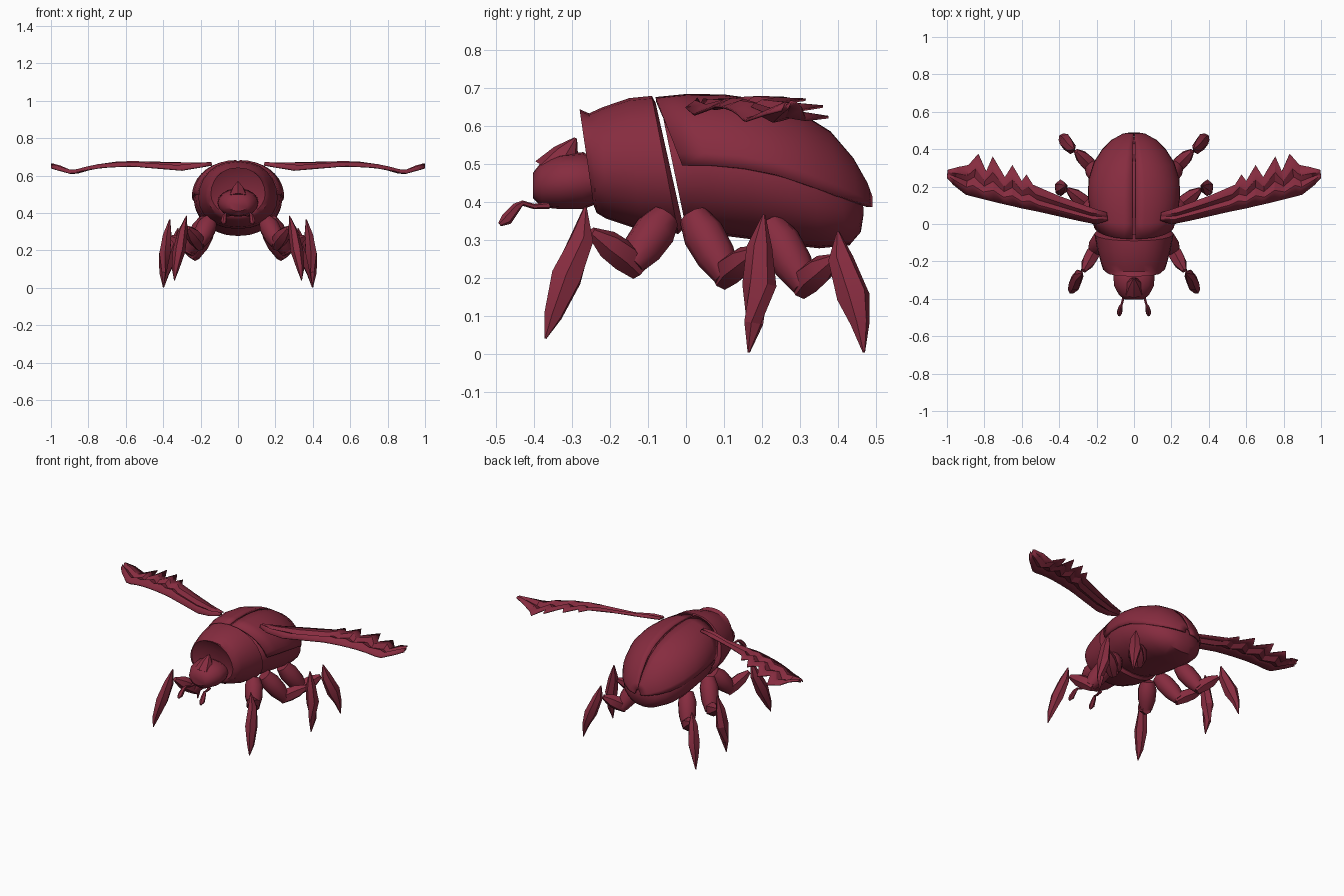
import bpy, bmesh, math
from mathutils import Vector

mat = bpy.data.materials.new("dark_red_shell")
mat.diffuse_color = (0.24, 0.025, 0.05, 1)


def make(name, rows, closed=True, caps=True, mirror=False, thick=0, offset=-1, angle=40):
    """Skin rows of points into a mesh object."""
    bm = bmesh.new()
    vs = [[bm.verts.new(p) for p in r] for r in rows]
    n = len(rows[0])
    for a, b in zip(vs, vs[1:]):
        for i in range(n if closed else n - 1):
            j = (i + 1) % n
            bm.faces.new((a[i], a[j], b[j], b[i]))
    if caps:
        bm.faces.new(vs[0])
        bm.faces.new(vs[-1])
    bmesh.ops.recalc_face_normals(bm, faces=bm.faces)
    me = bpy.data.meshes.new(name)
    bm.to_mesh(me)
    bm.free()
    ob = bpy.data.objects.new(name, me)
    bpy.context.collection.objects.link(ob)
    me.materials.append(mat)
    bpy.ops.object.select_all(action='DESELECT')
    ob.select_set(True)
    bpy.context.view_layer.objects.active = ob
    bpy.ops.object.shade_smooth_by_angle(angle=math.radians(angle))
    if thick:
        s = ob.modifiers.new("thickness", 'SOLIDIFY')
        s.thickness, s.offset = thick, offset
    if mirror:
        ob.modifiers.new("mirror", 'MIRROR').use_mirror_merge = False
    return ob


def section(yt, yb, w, zc, zt, zb, a0=0, a1=360, n=24, full=True):
    """Leaning oval cross-section; y runs from yb at the bottom to yt at the top."""
    pts = []
    for i in range(n):
        a = math.radians(a0 + (a1 - a0) * i / (n if full else n - 1))
        c, s = math.cos(a), math.sin(a)
        z = zc + s * ((zt - zc) if s > 0 else (zc - zb))
        x = w * math.copysign(abs(c) ** 0.9, c)
        pts.append((x, yb + (yt - yb) * (z - zb) / (zt - zb), z))
    return pts


def tube(name, pts, radii, n=8, flat=1.0, angle=40):
    """Tapered limb along a path, mirrored to the other side."""
    P = [Vector(p) for p in pts]
    rows = []
    for i, (p, r) in enumerate(zip(P, radii)):
        t = P[min(i + 1, len(P) - 1)] - P[max(i - 1, 0)]
        q = t.to_track_quat('Z', 'X')
        rows.append([p + q @ Vector((r * math.cos(2 * math.pi * k / n),
                                     r * math.sin(2 * math.pi * k / n), 0)) * 1.0
                     for k in range(n)])
        for v in rows[-1]:
            v.x = p.x + (v.x - p.x) * flat
    return make(name, rows, mirror=abs(pts[0][0]) > 0.001, angle=angle)


# Abdomen under the wing cases
make("abdomen", [section(*s) for s in (
    (-.06, 0, .19, .48, .62, .33), (.06, .06, .228, .49, .66, .315),
    (.15, .18, .238, .48, .66, .30), (.24, .28, .232, .46, .645, .285),
    (.33, .35, .205, .43, .61, .277), (.38, .43, .155, .41, .55, .285),
    (.43, .46, .105, .40, .48, .32), (.465, .467, .04, .385, .42, .365))])

# Pair of wing cases
make("wing_cases", [section(yt, yb, w, z, zt, z, 0, 88.5, 10, False) for yt, yb, w, z, zt in (
    (-.08, -.01, .215, .495, .675), (0, .06, .235, .495, .683),
    (.10, .15, .247, .487, .682), (.20, .24, .243, .47, .668),
    (.30, .33, .215, .44, .635), (.38, .40, .170, .415, .585),
    (.44, .45, .120, .40, .515), (.477, .483, .06, .388, .45),
    (.49, .49, .02, .386, .415))], closed=False, caps=False, mirror=True, thick=.012)

# Thorax shield with a raised front collar
make("thorax_shield", [section(*s) for s in (
    (-.245, -.235, .10, .49, .58, .42), (-.28, -.243, .145, .50, .643, .39),
    (-.255, -.235, .165, .49, .632, .37), (-.22, -.21, .175, .49, .648, .355),
    (-.15, -.12, .197, .485, .672, .325), (-.09, -.02, .212, .48, .678, .315),
    (-.08, -.006, .195, .48, .66, .33))])

# Head and horn
make("head", [section(y, y, w, zc, zt, zb, n=16) for y, w, zc, zt, zb in (
    (-.22, .09, .45, .50, .40), (-.27, .11, .455, .53, .38), (-.33, .107, .45, .525, .38),
    (-.38, .08, .445, .505, .385), (-.403, .05, .44, .475, .41))])
tube("horn", [(0, -.345, .475), (0, -.315, .525), (0, -.29, .567)], [.06, .037, .004], angle=30)

# Clubbed antennae
tube("antennae", [(.05, -.36, .39), (.058, -.40, .387), (.066, -.43, .396), (.072, -.445, .386),
                  (.077, -.472, .353), (.079, -.49, .34)], [.01, .007, .007, .012, .016, .006], 6)

# Legs: hip, knee, ankle, then blade points with radii
legs = {
    "front": ((.15, -.055, .36), (.21, -.14, .24), (.27, -.25, .32),
              [(.275, -.265, .385), (.295, -.275, .30), (.315, -.315, .20),
               (.335, -.35, .10), (.34, -.37, .04)]),
    "middle": ((.17, .02, .36), (.25, .105, .21), (.355, .185, .27),
               [(.365, .205, .365), (.378, .193, .28), (.392, .193, .18),
                (.402, .178, .08), (.40, .165, .003)]),
    "rear": ((.16, .22, .34), (.23, .31, .185), (.31, .39, .25),
             [(.32, .40, .32), (.335, .407, .25), (.365, .44, .15),
              (.385, .458, .08), (.397, .468, .003)]),
}
for leg, (hip, knee, ankle, blade) in legs.items():
    h, k, a = Vector(hip), Vector(knee), Vector(ankle)
    tube(leg + "_thighs", [h, h.lerp(k, .3), h.lerp(k, .7), h.lerp(k, 1.05)],
         [.04, .055, .052, .035], 10)
    tube(leg + "_shins", [k + (k - a) * .15 - Vector((0, 0, .012)), k.lerp(a, .2), k.lerp(a, .6), a],
         [.026, .042, .038, .014], 6, angle=25)
    tube(leg + "_feet", blade, [.004, .034, .045, .026, .003], 6, .75, 25)

# Pleated hind wings with a ragged trailing edge: leading points and trailing points
lead = [(.14, .02, .655), (.20, 0, .645), (.30, .02, .628), (.50, .065, .645), (.55, .075, .65),
        (.60, .085, .65), (.65, .097, .648), (.70, .108, .645), (.75, .12, .64), (.81, .135, .63),
        (.87, .15, .615), (.90, .158, .613), (.965, .21, .63), (1.0, .25, .64)]
trail = [(.145, .06, .66), (.25, .095, .662), (.40, .15, .67), (.54, .21, .673), (.575, .265, .672),
         (.60, .23, .67), (.65, .315, .668), (.69, .25, .66), (.755, .36, .65), (.79, .28, .637),
         (.832, .375, .622), (.885, .315, .615), (.94, .305, .645), (.995, .29, .66)]
rows = []
for l, t in zip(lead, trail):
    row = []
    for f, dz in ((0, 0), (.25, .014), (.45, -.003), (.65, .01), (1, 0)):
        p = Vector(l).lerp(Vector(t), f)
        p.z += dz
        row.append(p)
    rows.append(row)
make("hind_wings", rows, closed=False, caps=False, mirror=True, thick=.007, offset=0, angle=20)
